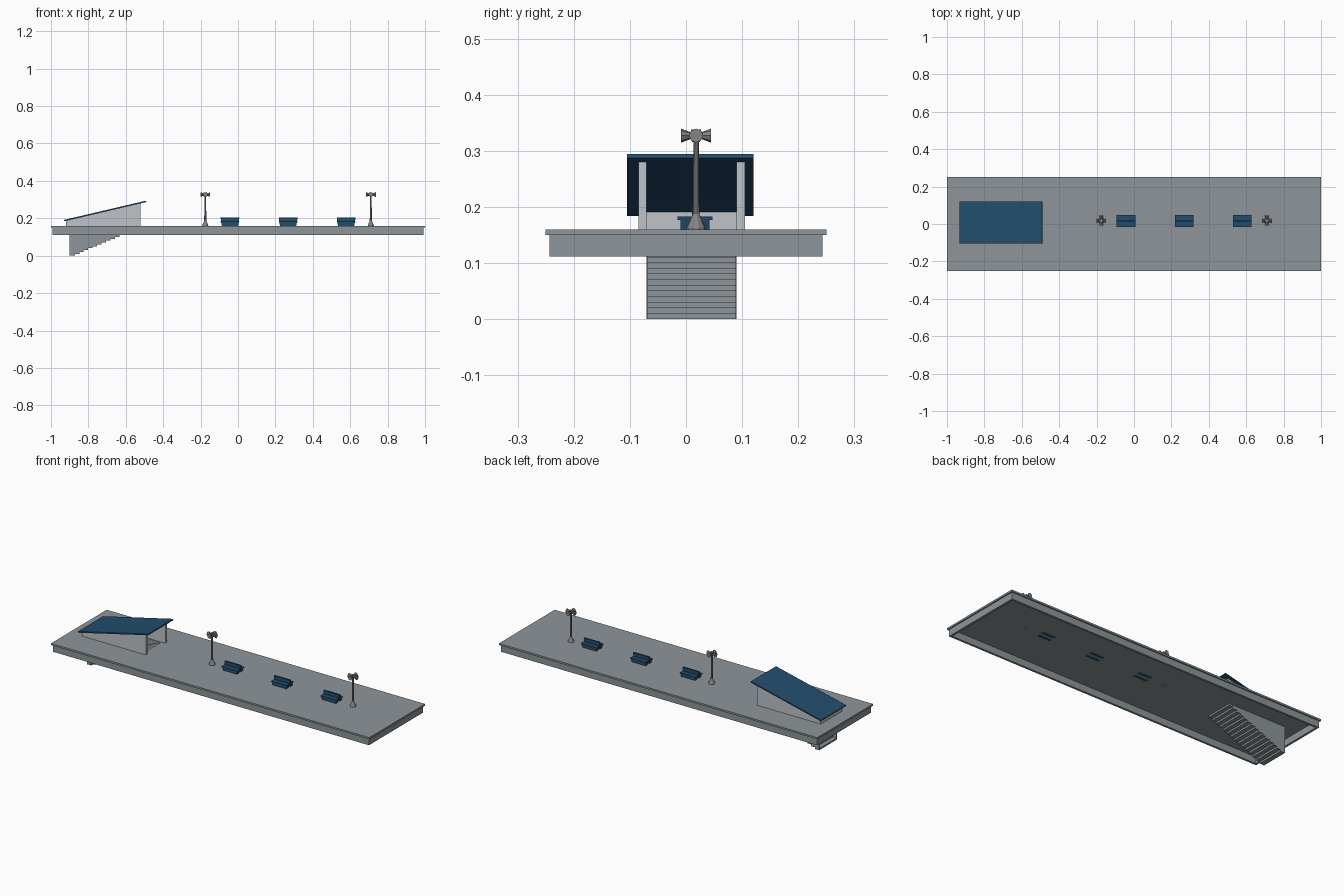
import bpy, bmesh, math
from mathutils import Vector, Matrix

if "Cube" in bpy.data.objects:
    bpy.data.objects.remove(bpy.data.objects["Cube"])


def mat(name, rgb):
    m = bpy.data.materials.new(name)
    m.diffuse_color = (*rgb, 1)
    m.use_nodes = True
    m.node_tree.nodes["Principled BSDF"].inputs["Base Color"].default_value = m.diffuse_color
    return m


CONCRETE = mat("concrete grey", (0.27, 0.30, 0.32))
WALL = mat("pale wall grey", (0.52, 0.55, 0.58))
BLUE = mat("deep blue", (0.016, 0.075, 0.155))
METAL = mat("lamp metal grey", (0.23, 0.23, 0.24))


def finish(bm, name, material):
    bmesh.ops.recalc_face_normals(bm, faces=bm.faces)
    me = bpy.data.meshes.new(name)
    bm.to_mesh(me)
    bm.free()
    me.materials.append(material)
    ob = bpy.data.objects.new(name, me)
    bpy.context.collection.objects.link(ob)
    return ob


def add_box(bm, x, y, z, taper=0.0):
    """Box from ranges; taper pulls the bottom ends in along x."""
    vs = [bm.verts.new((x[i] + (taper if i == 0 else -taper) * (k == 0), y[j], z[k]))
          for k in (0, 1) for j in (0, 1) for i in (0, 1)]
    for f in ((0, 1, 3, 2), (4, 5, 7, 6), (0, 1, 5, 4), (2, 3, 7, 6), (0, 2, 6, 4), (1, 3, 7, 5)):
        bm.faces.new([vs[i] for i in f])


def box(name, x, y, z, material):
    bm = bmesh.new()
    add_box(bm, x, y, z)
    return finish(bm, name, material)


def add_prism(bm, pts, y0, y1):
    """Extrude an x-z profile along y."""
    f = bm.faces.new([bm.verts.new((px, y0, pz)) for px, pz in pts])
    ex = bmesh.ops.extrude_face_region(bm, geom=[f])["geom"]
    bmesh.ops.translate(bm, vec=(0, y1 - y0, 0),
                        verts=[v for v in ex if isinstance(v, bmesh.types.BMVert)])


def prism(name, pts, y0, y1, material):
    bm = bmesh.new()
    add_prism(bm, pts, y0, y1)
    return finish(bm, name, material)


def frame(name, outer, inner, z, material):
    """Flat rectangular slab with a rectangular hole; rects are x0, x1, y0, y1."""
    bm = bmesh.new()
    loops = []
    for x0, x1, y0, y1 in (outer, inner):
        for h in z:
            loops.append([bm.verts.new((a, b, h)) for a, b in
                          ((x0, y0), (x1, y0), (x1, y1), (x0, y1))])
    ob, ot, ib, it = loops
    for a, b in ((ob, ot), (ot, it), (it, ib), (ib, ob)):
        for i in range(4):
            j = (i + 1) % 4
            bm.faces.new((a[i], a[j], b[j], b[i]))
    return finish(bm, name, material)


# Platform deck with stairwell opening, and hollow skirt below
SX0, SX1, SY0, SY1 = -0.90, -0.52, -0.07, 0.09
frame("platform_deck", (-1, 1, -0.25, 0.25), (SX0, SX1, SY0, SY1), (0.15, 0.16), CONCRETE)
frame("platform_skirt", (-0.993, 0.993, -0.243, 0.243), (-0.981, 0.981, -0.231, 0.231),
      (0.112, 0.15), CONCRETE)

# Stairs descending towards -x
N = 16
DX, DZ = (SX1 - SX0) / N, 0.16 / N
bm = bmesh.new()
for i in range(N):
    x = SX0 + i * DX
    add_box(bm, (x, x + DX + (0.004 if i < N - 1 else 0)), (SY0 + 0.001, SY1 - 0.001),
            (i * DZ, (i + 1) * DZ))
finish(bm, "stair_steps", CONCRETE)

# Stepped side panels enclosing the stairwell
side = [(SX0, 0.159)]
for i in range(N):
    side += [(SX0 + i * DX, i * DZ), (SX0 + (i + 1) * DX, i * DZ)]
side.append((SX1, 0.159))
prism("stair_side_front", side, SY0, SY0 + 0.003, CONCRETE)
prism("stair_side_back", side, SY1 - 0.003, SY1, CONCRETE)


# Shelter walls, with tops following the roof slope
def roof_z(x):
    return 0.184 + 0.234 * (x + 0.93)


wall = [(-0.92, 0.16), (-0.52, 0.16), (-0.52, roof_z(-0.52)), (-0.92, roof_z(-0.92))]
prism("shelter_front_wall", wall, -0.085, -0.07, WALL)
prism("shelter_back_wall", wall, 0.09, 0.105, WALL)
end = [(-0.92, 0.16), (-0.90, 0.16), (-0.90, roof_z(-0.90)), (-0.92, roof_z(-0.92))]
prism("shelter_end_wall", end, -0.07, 0.09, WALL)

# Sloping shelter roof
prism("shelter_roof", [(-0.93, roof_z(-0.93)), (-0.49, roof_z(-0.49)),
                       (-0.492, roof_z(-0.49) + 0.007), (-0.932, roof_z(-0.93) + 0.007)],
      -0.105, 0.12, BLUE)

# Back-to-back benches
BY = 0.016
for n, cx in enumerate((-0.043, 0.268, 0.578)):
    bm = bmesh.new()
    for s in (-1, 1):
        legs = sorted((BY + s * 0.008, BY + s * 0.026))
        add_box(bm, (cx - 0.047, cx + 0.047), legs, (0.1495, 0.178), 0.006)
    add_box(bm, (cx - 0.05, cx + 0.05), (BY - 0.031, BY + 0.031), (0.177, 0.183), 0.001)
    add_box(bm, (cx - 0.05, cx + 0.05), (BY - 0.005, BY + 0.005), (0.183, 0.203), 0.002)
    finish(bm, f"bench_{n + 1}", BLUE)


# Lamp posts: flared base, shaft and four flared heads around a hub
def add_cone(bm, base, direction, r1, r2, length, sides):
    d = Vector(direction)
    m = Matrix.Translation(Vector(base) + d * length / 2) @ d.to_track_quat('Z', 'Y').to_matrix().to_4x4()
    bmesh.ops.create_cone(bm, cap_ends=True, segments=sides, radius1=r1, radius2=r2,
                          depth=length, matrix=m)


LY = 0.018
for n, cx in enumerate((-0.175, 0.71)):
    bm = bmesh.new()
    up = (0, 0, 1)
    add_cone(bm, (cx, LY, 0.1495), up, 0.017, 0.017, 0.0125, 10)
    add_cone(bm, (cx, LY, 0.162), up, 0.017, 0.006, 0.025, 10)
    add_cone(bm, (cx, LY, 0.185), up, 0.006, 0.0048, 0.135, 10)
    finish(bm, f"lamp_post_{n + 1}", METAL)
    bm = bmesh.new()
    add_cone(bm, (cx, LY, 0.316), up, 0.007, 0.009, 0.022, 8)
    for k in range(4):
        a = k * math.pi / 2
        d = (math.cos(a), math.sin(a), 0)
        add_cone(bm, (cx + d[0] * 0.004, LY + d[1] * 0.004, 0.327), d, 0.004, 0.0125, 0.0225, 8)
    finish(bm, f"lamp_head_{n + 1}", METAL)
